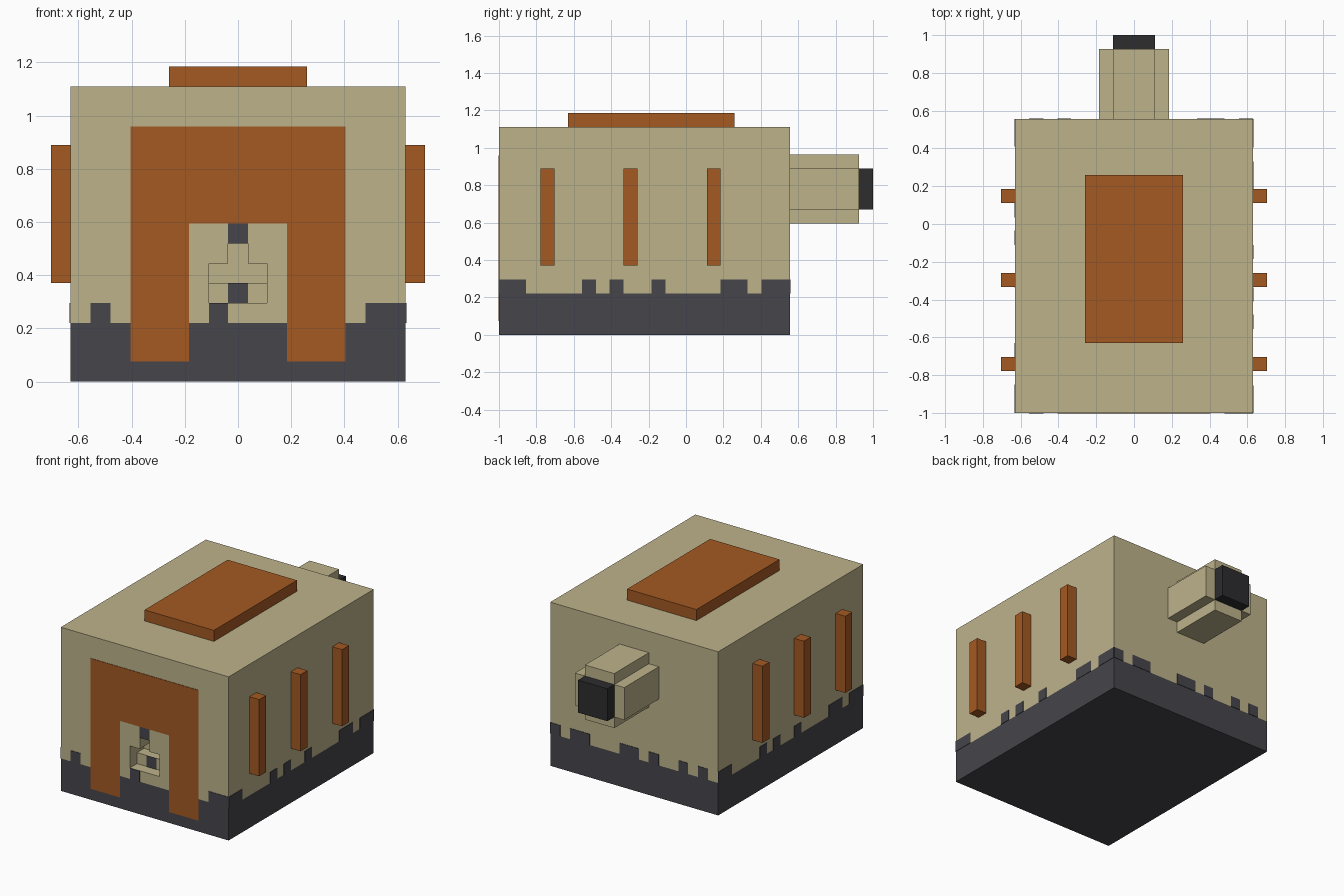
import bpy, bmesh

cube = bpy.data.objects.get("Cube")
if cube:
    bpy.data.objects.remove(cube, do_unlink=True)


def material(name, rgb):
    m = bpy.data.materials.new(name)
    m.use_nodes = True
    m.diffuse_color = (*rgb, 1)
    m.node_tree.nodes["Principled BSDF"].inputs["Base Color"].default_value = (*rgb, 1)
    return m


BEIGE = material("beige", (0.51, 0.45, 0.26))
ORANGE = material("rust orange", (0.37, 0.10, 0.016))
SLATE = material("dark slate", (0.061, 0.06, 0.07))
BLACK = material("soft black", (0.026, 0.026, 0.028))


def finish(name, bm, *mats):
    bmesh.ops.recalc_face_normals(bm, faces=bm.faces)
    me = bpy.data.meshes.new(name)
    bm.to_mesh(me)
    bm.free()
    for m in mats:
        me.materials.append(m)
    ob = bpy.data.objects.new(name, me)
    bpy.context.collection.objects.link(ob)
    return ob


def add_box(bm, x, y, z):
    verts = bmesh.ops.create_cube(bm, size=1)["verts"]
    for v in verts:
        for i, (lo, hi) in enumerate((x, y, z)):
            v.co[i] = lo if v.co[i] < 0 else hi


def boxes(name, mat, *spans):
    bm = bmesh.new()
    for s in spans:
        add_box(bm, *s)
    return finish(name, bm, mat)


def prism(name, mat, half, y0, y1):
    """Extrude a left-right symmetric front outline from y0 to y1."""
    outline = half + [(-x, z) for x, z in reversed(half)]
    bm = bmesh.new()
    face = bm.faces.new([bm.verts.new((x, y0, z)) for x, z in outline])
    ext = bmesh.ops.extrude_face_region(bm, geom=[face])["geom"]
    for v in ext:
        if isinstance(v, bmesh.types.BMVert):
            v.co.y = y1
    return finish(name, bm, mat)


W, FRONT, BACK, TOP = 0.63, -1.0, 0.555, 1.11
BAND, TOOTH, T = 0.22, 0.295, 0.003

# Body, dark below the band line
bm = bmesh.new()
add_box(bm, (-W, W), (FRONT, BACK), (0, TOP))
bmesh.ops.bisect_plane(bm, geom=bm.verts[:] + bm.edges[:] + bm.faces[:],
                       plane_co=(0, 0, BAND), plane_no=(0, 0, 1))
for f in bm.faces:
    f.material_index = int(f.calc_center_median().z < BAND)
body = finish("body", bm, BEIGE, SLATE)

# Small stepped recess in the front wall
cutter = prism("recess_cutter", BEIGE,
               [(0.11, 0.295), (0.11, 0.443), (0.037, 0.443), (0.037, 0.52)],
               FRONT - 0.1, FRONT + 0.15)
cutter.hide_render = True
cutter.hide_viewport = True
cutter.display_type = 'WIRE'
cut = body.modifiers.new("recess", 'BOOLEAN')
cut.object = cutter
cut.operation = 'DIFFERENCE'
cut.solver = 'EXACT'
boxes("recess_step", BEIGE, ((-0.11, 0.11), (-0.925, -0.85), (0.295, 0.37)))
boxes("recess_step_mark", SLATE, ((-0.037, 0.037), (-0.928, -0.925), (0.295, 0.37)))
boxes("recess_top_mark", SLATE, ((-0.037, 0.037), (FRONT - T, FRONT), (0.52, 0.595)))

# Painted arch on the front
prism("front_arch", ORANGE,
      [(0.185, 0.595), (0.185, 0.075), (0.405, 0.075), (0.405, 0.96)],
      FRONT - T, FRONT)

# Teeth along the top of the dark band
z = (BAND, TOOTH)
front_teeth = [(-0.555, -0.48), (-0.11, -0.037), (0.48, W)]
back_teeth = [(0.555, W), (0.333, 0.48), (-0.037, 0.11),
              (-0.185, -0.11), (-0.405, -0.333), (-0.555, -0.48)]
side_teeth = [(FRONT, -0.855), (-0.555, -0.48), (-0.41, -0.335),
              (-0.185, -0.11), (0.185, 0.33), (0.405, BACK)]
boxes("front_band_teeth", SLATE, *[(s, (FRONT - T, FRONT), z) for s in front_teeth])
boxes("back_band_teeth", SLATE, *[(s, (BACK, BACK + T), z) for s in back_teeth])
boxes("left_band_teeth", SLATE, *[((W, W + T), s, z) for s in side_teeth])
mid = FRONT + BACK
boxes("right_band_teeth", SLATE,
      *[((-W - T, -W), (mid - b, mid - a), z) for a, b in side_teeth])

# Upright ribs on both sides
for side, (x0, x1) in {"left": (W, 0.703), "right": (-0.703, -W)}.items():
    for i, y in enumerate((-0.74, -0.297, 0.148)):
        boxes(f"{side}_rib_{i + 1}", ORANGE,
              ((x0, x1), (y - 0.037, y + 0.037), (0.37, 0.89)))

# Roof plate
boxes("roof_plate", ORANGE, ((-0.26, 0.26), (-0.63, 0.26), (TOP, 1.185)))

# Cross-shaped spout at the back with a dark cap
boxes("spout_upright", BEIGE, ((-0.11, 0.11), (BACK, 0.926), (0.595, 0.965)))
boxes("spout_wings", BEIGE,
      ((-0.185, -0.11), (BACK, 0.926), (0.67, 0.89)),
      ((0.11, 0.185), (BACK, 0.926), (0.67, 0.89)))
boxes("spout_cap", BLACK, ((-0.11, 0.11), (0.926, 1.0), (0.67, 0.89)))
